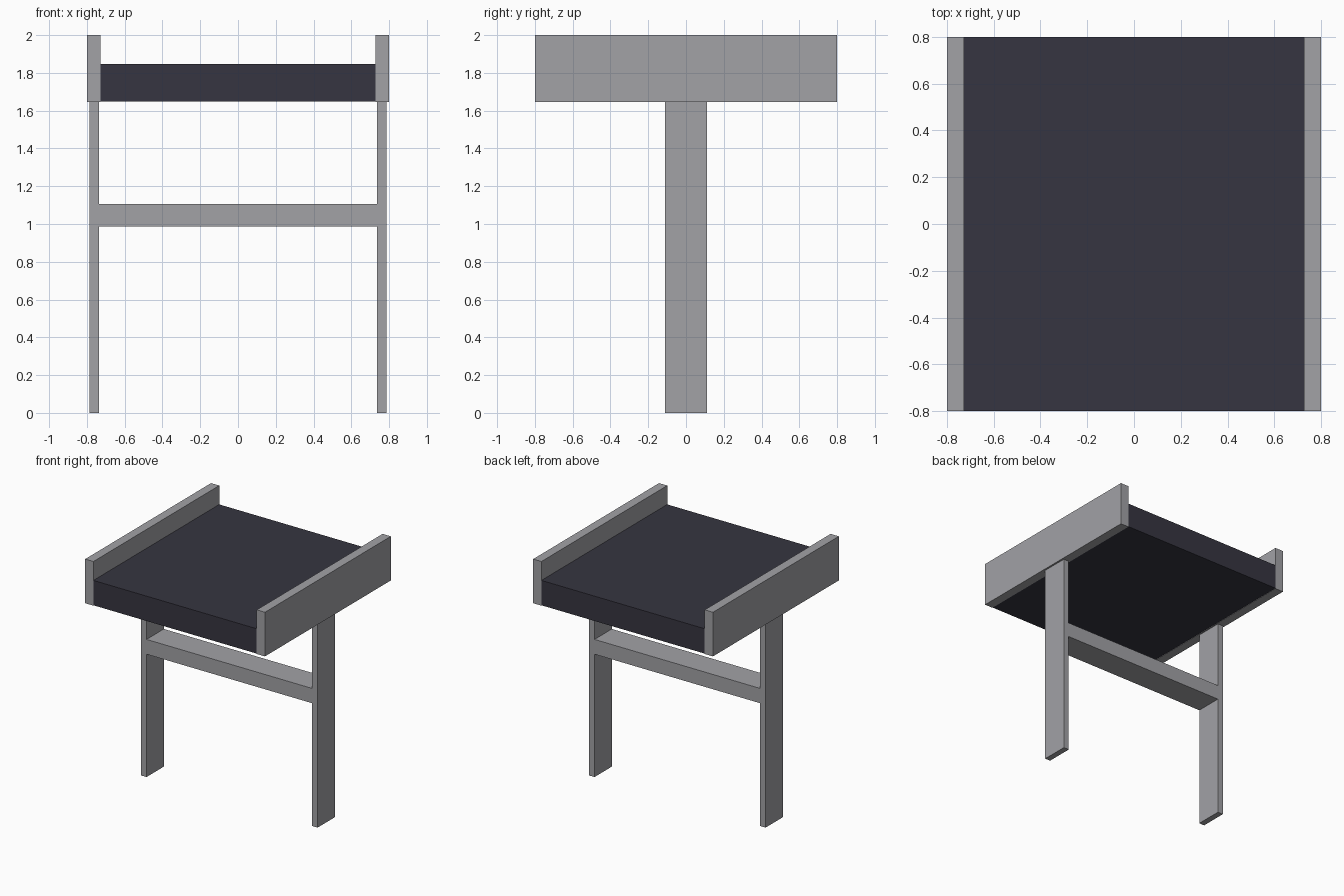
import bpy

if "Cube" in bpy.data.objects:
    bpy.data.objects.remove(bpy.data.objects["Cube"])


def material(name, color):
    m = bpy.data.materials.new(name)
    m.diffuse_color = (*color, 1.0)
    m.use_nodes = True
    m.node_tree.nodes["Principled BSDF"].inputs["Base Color"].default_value = m.diffuse_color
    return m


grey = material("grey metal", (0.36, 0.36, 0.38))
dark = material("dark cushion", (0.037, 0.036, 0.052))


def box(name, lo, hi, mat):
    center = [(a + b) / 2 for a, b in zip(lo, hi)]
    bpy.ops.mesh.primitive_cube_add(size=1, location=center)
    ob = bpy.context.object
    ob.name = name
    ob.scale = [b - a for a, b in zip(lo, hi)]
    bpy.ops.object.transform_apply(location=False, rotation=False, scale=True)
    ob.data.materials.append(mat)
    return ob


# Seat slab between the rails
box("seat", (-0.727, -0.8, 1.648), (0.727, 0.8, 1.848), dark)

# Side rails and legs, one of each per side
for side, s in (("left", -1), ("right", 1)):
    x0, x1 = sorted((s * 0.727, s * 0.8))
    box(side + "_rail", (x0, -0.8, 1.645), (x1, 0.8, 2.0), grey)
    x0, x1 = sorted((s * 0.737, s * 0.785))
    box(side + "_leg", (x0, -0.11, 0.0), (x1, 0.11, 1.645), grey)

# Crossbar joining the legs
box("crossbar", (-0.737, -0.11, 0.988), (0.737, 0.11, 1.107), grey)
